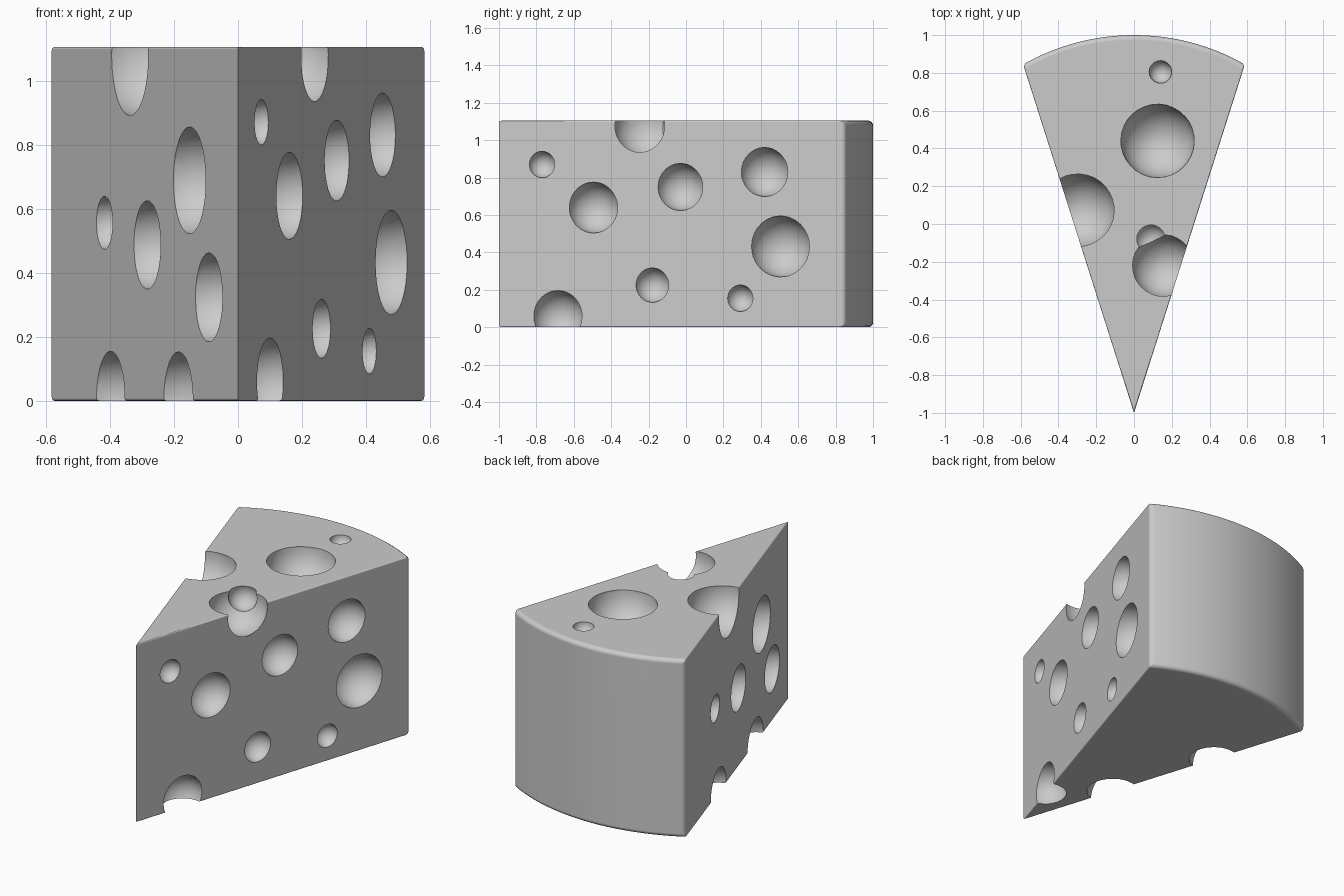
import bpy, bmesh, math
from mathutils import Euler, Matrix, Vector

if "Cube" in bpy.data.objects:
    bpy.data.objects.remove(bpy.data.objects["Cube"])

H, CX, CY = 1.105, 0.587, 0.845        # height, back corner position
SLOPE = CX / (CY + 1)                  # side face: x = SLOPE * (y + 1)


def add_object(name, bm):
    mesh = bpy.data.meshes.new(name)
    bm.to_mesh(mesh)
    bm.free()
    ob = bpy.data.objects.new(name, mesh)
    bpy.context.collection.objects.link(ob)
    return ob


def add_cutter(name, holes):
    """One mesh of separate spheres, each (x, y, z, radius)."""
    bm = bmesh.new()
    tilt = Euler((0.13, 0.21, 0.37)).to_matrix().to_4x4()
    for x, y, z, r in holes:
        bmesh.ops.create_uvsphere(bm, u_segments=32, v_segments=16, radius=r,
                                  matrix=Matrix.Translation(Vector((x, y, z))) @ tilt)
    ob = add_object(name, bm)
    ob.hide_render = True
    return ob


# Wedge outline: tip plus a curved rind
sag = 1 - CY
R = (CX**2 + sag**2) / (2 * sag)
half = math.asin(CX / R)
N = 32
outline = [(0, -1)]
for i in range(N + 1):
    a = half - 2 * half * i / N
    outline.append((R * math.sin(a), 1 - R + R * math.cos(a)))

bm = bmesh.new()
base = bm.faces.new([bm.verts.new((x, y, 0)) for x, y in outline])
ext = bmesh.ops.extrude_face_region(bm, geom=[base])
for v in ext["geom"]:
    if isinstance(v, bmesh.types.BMVert):
        v.co.z = H
bmesh.ops.recalc_face_normals(bm, faces=bm.faces)

# Softer edges round the rind, crisp edges along the cut sides
weight = bm.edges.layers.float.new("bevel_weight_edge")
for e in bm.edges:
    a, b = (v.co for v in e.verts)
    if abs(a.z - b.z) > 0.5:
        e[weight] = 0.8 if abs(abs(a.x) - CX) < 1e-3 else 0.0
    else:
        e[weight] = 0.3 if min(a.y, b.y) < -0.9 else 1.0
wedge = add_object("cheese_wedge", bm)
bev = wedge.modifiers.new("soft_edges", "BEVEL")
bev.limit_method = "WEIGHT"
bev.width = 0.026
bev.segments = 4

# Holes on the right and left faces (y, z, radius)
right = [(-0.77, 0.87, 0.071), (-0.495, 0.64, 0.136), (-0.03, 0.75, 0.126),
         (0.42, 0.83, 0.131), (0.505, 0.432, 0.163), (-0.18, 0.225, 0.092),
         (0.29, 0.155, 0.071), (-0.685, 0.06, 0.136)]
left = [(-0.525, 0.688, 0.167), (-0.11, 0.487, 0.138), (0.31, 0.556, 0.083),
        (-0.715, 0.323, 0.139), (0.25, 0.01, 0.145), (-0.415, 0.003, 0.15)]
# Holes in the top, some breaking through the side edges (x, y, z, radius)
top = [(0.125, 0.44, 1.10, 0.195), (0.14, 0.805, 1.10, 0.06),
       (-0.297, 0.073, 1.08, 0.194), (0.155, -0.22, 1.075, 0.166)]
small_top = [(0.09, -0.08, 1.07, 0.083)]

# Overlapping spheres go in different cutters
cutters = [
    add_cutter("right_and_top_holes",
               [(SLOPE * (y + 1), y, z, r) for y, z, r in right] + top),
    add_cutter("left_holes",
               [(-SLOPE * (y + 1), y, z, r) for y, z, r in left] + small_top),
]
for c in cutters:
    m = wedge.modifiers.new(c.name, "BOOLEAN")
    m.operation = "DIFFERENCE"
    m.solver = "EXACT"
    m.object = c

# Apply the cuts once, drop the cutters and shade
graph = bpy.context.evaluated_depsgraph_get()
cut = bpy.data.meshes.new_from_object(wedge.evaluated_get(graph))
wedge.modifiers.clear()
wedge.data = cut
for c in cutters:
    bpy.data.objects.remove(c)
bpy.ops.object.select_all(action="DESELECT")
wedge.select_set(True)
bpy.context.view_layer.objects.active = wedge
bpy.ops.object.shade_smooth_by_angle(angle=math.radians(30))
wn = wedge.modifiers.new("even_shading", "WEIGHTED_NORMAL")
wn.keep_sharp = True
